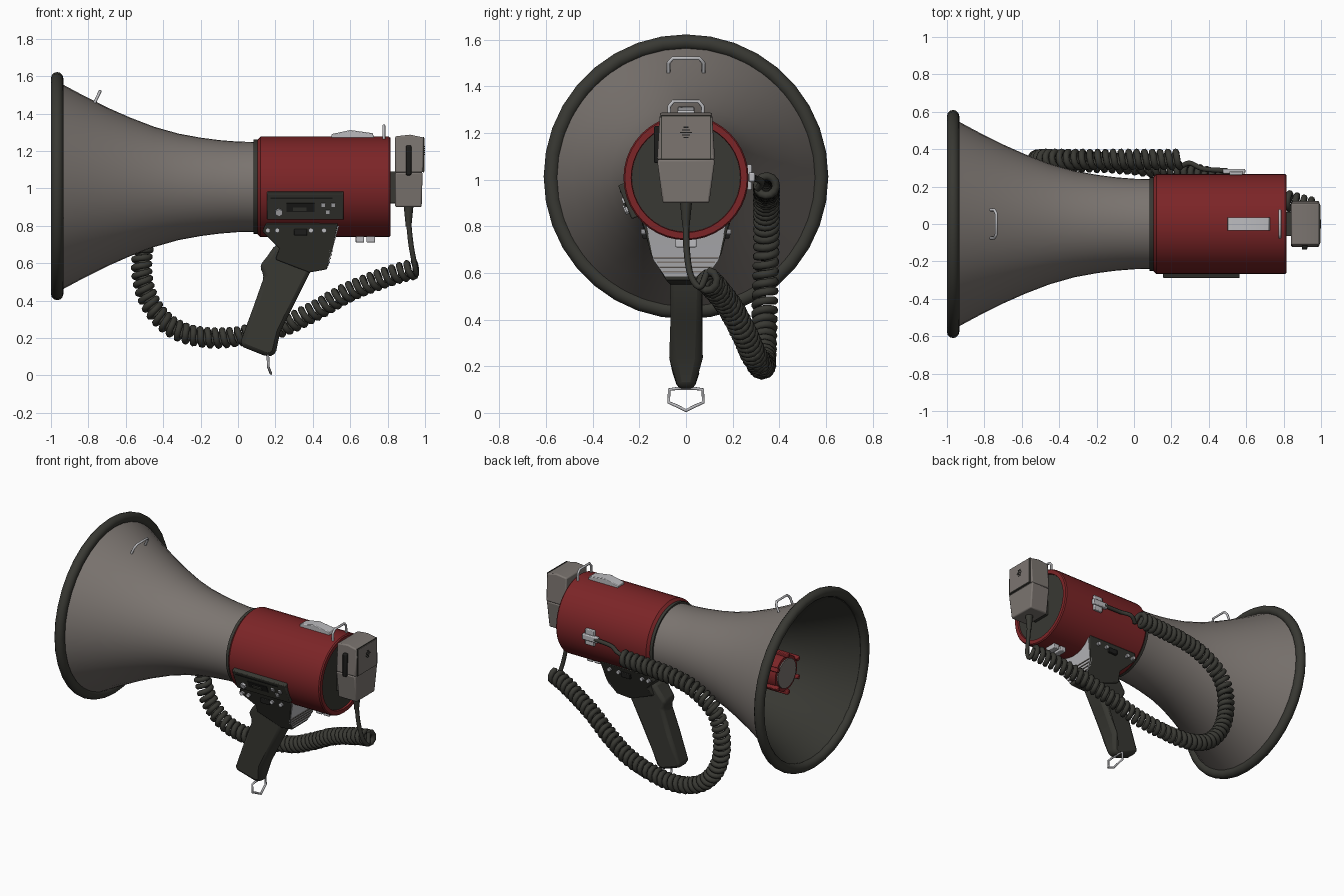
import bpy, bmesh
from math import sin, cos, pi, radians, tau
from mathutils import Vector, Matrix

if "Cube" in bpy.data.objects:
    bpy.data.objects.remove(bpy.data.objects["Cube"], do_unlink=True)

AXIS = 1.008  # height of the horn axis


def material(name, r, g, b):
    m = bpy.data.materials.new(name)
    m.use_nodes = True
    m.diffuse_color = (r, g, b, 1)
    bsdf = m.node_tree.nodes["Principled BSDF"]
    bsdf.inputs["Base Color"].default_value = (r, g, b, 1)
    bsdf.inputs["Roughness"].default_value = 0.6
    return m


GREY = material("warm_grey", 0.2, 0.178, 0.163)
RED = material("deep_red", 0.2, 0.018, 0.02)
DARK = material("dark_rubber", 0.04, 0.04, 0.033)
METAL = material("light_metal", 0.5, 0.5, 0.52)
BLACK = material("black_slot", 0.012, 0.012, 0.011)


def finish(bm, name, mats, bevel=0, segments=2):
    bmesh.ops.recalc_face_normals(bm, faces=bm.faces)
    me = bpy.data.meshes.new(name)
    bm.to_mesh(me)
    bm.free()
    ob = bpy.data.objects.new(name, me)
    bpy.context.collection.objects.link(ob)
    for m in mats:
        me.materials.append(m)
    if bevel:
        mod = ob.modifiers.new("Bevel", "BEVEL")
        mod.width, mod.segments = bevel, segments
    bpy.ops.object.select_all(action="DESELECT")
    ob.select_set(True)
    bpy.context.view_layer.objects.active = ob
    bpy.ops.object.shade_smooth_by_angle(angle=radians(32))
    return ob


def lathe(name, profile, mats, split=None, segs=40):
    """Revolve (x, radius) points about the horn axis; strips from split on use mats[1]."""
    bm = bmesh.new()
    rings = [[bm.verts.new((x, r * sin(tau * i / segs), AXIS + r * cos(tau * i / segs)))
              for i in range(segs)] for x, r in profile]
    for k, (a, b) in enumerate(zip(rings, rings[1:])):
        for i in range(segs):
            j = (i + 1) % segs
            f = bm.faces.new((a[i], a[j], b[j], b[i]))
            f.material_index = int(split is not None and k >= split)
    bm.faces.new(rings[0])
    bm.faces.new(rings[-1]).material_index = int(split is not None)
    return finish(bm, name, mats)


def prism(name, outline, mat, bevel=0):
    """Side outline of (x, z, half width) points, mirrored across y."""
    bm = bmesh.new()
    sides = [[bm.verts.new((x, s * w, z)) for x, z, w in outline] for s in (-1, 1)]
    for side in sides:
        bm.faces.new(side)
    for i in range(len(outline)):
        j = (i + 1) % len(outline)
        bm.faces.new((sides[0][i], sides[0][j], sides[1][j], sides[1][i]))
    return finish(bm, name, [mat], bevel)


def box(name, loc, size, mat, bevel=0, rot=None):
    bm = bmesh.new()
    bmesh.ops.create_cube(bm, size=1, matrix=Matrix.Diagonal((*size, 1)))
    ob = finish(bm, name, [mat], bevel)
    ob.matrix_world = Matrix.Translation(loc) @ (rot or Matrix())
    return ob


def disc(name, loc, radius, depth, mat, rot, segs=16, tip=None):
    bm = bmesh.new()
    bmesh.ops.create_cone(bm, cap_ends=True, segments=segs, radius1=radius,
                          radius2=radius if tip is None else tip, depth=depth)
    ob = finish(bm, name, [mat])
    ob.matrix_world = Matrix.Translation(loc) @ rot
    return ob


def tube(name, pts, radius, mat, sides=2, cyclic=False):
    cu = bpy.data.curves.new(name, "CURVE")
    cu.dimensions = "3D"
    cu.bevel_depth, cu.bevel_resolution, cu.use_fill_caps = radius, sides, True
    sp = cu.splines.new("POLY")
    sp.points.add(len(pts) - 1)
    for p, co in zip(sp.points, pts):
        p.co = (*co, 1)
    sp.use_cyclic_u = cyclic
    cu.materials.append(mat)
    ob = bpy.data.objects.new(name, cu)
    bpy.context.collection.objects.link(ob)


def spline(pts, steps):
    """Smooth path through the points."""
    p = [Vector(q) for q in pts]
    p = [2 * p[0] - p[1]] + p + [2 * p[-1] - p[-2]]
    out = []
    for a, b, c, d in zip(p, p[1:], p[2:], p[3:]):
        for i in range(steps):
            t = i / steps
            out.append(0.5 * (2 * b + (c - a) * t + (2 * a - 5 * b + 4 * c - d) * t * t
                              + (3 * b - a - 3 * c + d) * t ** 3))
    return out + [p[-2]]


# Horn: grey outside, dark inside
outer = [(0.1, 0.24), (0, 0.242), (-0.1, 0.25), (-0.2, 0.263), (-0.32, 0.285), (-0.45, 0.322),
         (-0.58, 0.372), (-0.7, 0.425), (-0.82, 0.485), (-0.96, 0.56)]
inner = [(x, r - 0.016) for x, r in reversed(outer[2:])]
lathe("horn", outer + inner + [(0, 0.2)], [GREY, DARK], split=len(outer) - 1)
bpy.ops.mesh.primitive_torus_add(location=(-0.967, 0, AXIS + 0.004), rotation=(0, pi / 2, 0),
                                 major_radius=0.577, minor_radius=0.033,
                                 major_segments=36, minor_segments=12)
rim = bpy.context.object
rim.name = "horn_rim"
rim.data.materials.append(DARK)
bpy.ops.object.shade_smooth_by_angle(angle=radians(40))

# Driver hub inside the horn
lathe("hub", [(-0.77, 0.12), (-0.6, 0.128), (-0.4, 0.13), (-0.05, 0.16)], [RED], segs=24)
lathe("hub_face", [(-0.778, 0.1), (-0.76, 0.1)], [GREY], segs=24)
for i in range(6):
    turn = Matrix.Rotation(tau * i / 6, 4, "X")
    pos = Vector((-0.72, 0, AXIS)) + turn @ Vector((0, 0, 0.128))
    box(f"hub_rib_{i + 1}", pos, (0.14, 0.03, 0.03), RED, 0.005, turn)

# Red body with recessed back plate
lathe("body", [(0.1, 0.248), (0.12, 0.268), (0.807, 0.268), (0.815, 0.262), (0.815, 0.235),
               (0.8, 0.233)], [RED])
lathe("body_front_ring", [(0.083, 0.252), (0.103, 0.252)], [DARK])
lathe("back_plate", [(0.78, 0.232), (0.803, 0.232)], [DARK])

# Control panel on the front side, tilted with the body
tilt = Matrix.Rotation(radians(22), 4, "X")


def on_panel(x, up, out):
    return Vector((x, 0, AXIS)) + tilt @ Vector((0, -out, up))


box("control_panel", on_panel(0.36, 0, 0.26), (0.41, 0.045, 0.155), DARK, 0.006, tilt)
box("panel_slot", on_panel(0.335, -0.005, 0.283), (0.15, 0.006, 0.05), BLACK, 0, tilt)
box("panel_slider", on_panel(0.33, -0.012, 0.287), (0.07, 0.01, 0.02), DARK, 0, tilt)
box("panel_line", on_panel(0.34, 0.05, 0.283), (0.33, 0.004, 0.008), BLACK, 0, tilt)
face_front = tilt @ Matrix.Rotation(pi / 2, 4, "X")
disc("panel_knob", on_panel(0.22, -0.03, 0.288), 0.021, 0.02, METAL, face_front, 6)
for i, (x, up) in enumerate([(0.455, 0.01), (0.51, 0.01), (0.48, -0.03)]):
    box(f"panel_button_{i + 1}", on_panel(x, up, 0.285), (0.024, 0.012, 0.024), METAL, 0, tilt)

# Handle bracket and grip
prism("handle_bracket", [(0.13, 0.77, 0.175), (0.15, 0.815, 0.19), (0.535, 0.815, 0.185),
                         (0.505, 0.68, 0.155), (0.475, 0.567, 0.085), (0.38, 0.55, 0.07),
                         (0.2, 0.62, 0.08), (0.22, 0.68, 0.12)], DARK, 0.006)
prism("grip", [(0.2, 0.7, 0.07), (0.155, 0.635, 0.065), (0.115, 0.585, 0.06), (0.14, 0.53, 0.06),
               (0.08, 0.36, 0.065), (0.01, 0.17, 0.06), (0.03, 0.15, 0.055), (0.155, 0.1, 0.036),
               (0.2, 0.11, 0.036), (0.225, 0.23, 0.06), (0.31, 0.4, 0.066), (0.39, 0.56, 0.07),
               (0.4, 0.7, 0.07)], DARK, 0.022)
prism("bracket_plate", [(0.54, 0.8, 0.17), (0.5, 0.655, 0.14), (0.483, 0.585, 0.09),
                        (0.47, 0.585, 0.09), (0.487, 0.655, 0.14), (0.53, 0.8, 0.17)], METAL)
for i in range(4):
    z = 0.605 + 0.02 * i
    box(f"plate_groove_{i + 1}", (0.482 + (z - 0.585) * 0.25, 0, z),
        (0.012, 0.2 + 0.025 * i, 0.006), GREY)
for s, side in ((-1, "front"), (1, "back")):
    for i, x in enumerate((0.16, 0.21, 0.39, 0.46)):
        disc(f"bracket_screw_{side}_{i + 1}", (x, s * 0.178, 0.775), 0.013, 0.03, METAL,
             Matrix.Rotation(pi / 2, 4, "X"), 10)
    box(f"bracket_latch_{side}", (0.335, s * 0.172, 0.765), (0.07, 0.03, 0.035), BLACK, 0.004)

# Top switch, bottom clips and wire loops
prism("top_switch", [(0.5, 1.268, 0.036), (0.5, 1.29, 0.036), (0.6, 1.312, 0.036),
                     (0.72, 1.295, 0.036), (0.73, 1.268, 0.036)], METAL, 0.004)
for i, x in enumerate((0.652, 0.71)):
    box(f"bottom_clip_{i + 1}", (x, 0, 0.727), (0.045, 0.09, 0.035), METAL, 0.005)


def hook(name, base, top, half, radius=0.008):
    (xa, za), (xb, zb) = base, top
    side = [(xa, half, za), (xb + (xa - xb) * 0.25, half, zb + (za - zb) * 0.25),
            (xb, half * 0.75, zb)]
    tube(name, side + [(x, -y, z) for x, y, z in reversed(side)], radius, METAL)


hook("back_hook", (0.78, 1.25), (0.78, 1.335), 0.072)
hook("horn_hook", (-0.775, 1.44), (-0.737, 1.52), 0.075)
half_loop = [(0.16, 0.035, 0.105), (0.16, 0.072, 0.1), (0.162, 0.074, 0.045), (0.168, 0.04, 0.03)]
tube("strap_loop", half_loop + [(0.176, 0, 0.01)]
     + [(x, -y, z) for x, y, z in reversed(half_loop)], 0.007, METAL, cyclic=True)

# Hand microphone
prism("mic_upper", [(0.84, 1.278, 0.112), (0.92, 1.287, 0.112), (0.993, 1.272, 0.112),
                    (0.99, 1.085, 0.124), (0.84, 1.085, 0.124)], GREY, 0.008)
prism("mic_lower", [(0.84, 1.086, 0.124), (0.987, 1.086, 0.124), (0.982, 0.9, 0.1),
                    (0.84, 0.9, 0.1)], GREY, 0.008)
box("mic_face_seam", (0.991, 0, 1.18), (0.006, 0.215, 0.19), DARK)
box("mic_face", (0.994, 0, 1.18), (0.008, 0.205, 0.18), GREY)
for i in range(5):
    box(f"mic_grille_{i + 1}", (0.997, 0, 1.18 + 0.011 * i),
        (0.005, 0.05 - 0.014 * abs(i - 2), 0.005), BLACK)
box("mic_button", (0.912, -0.12, 1.15), (0.03, 0.035, 0.16), BLACK, 0.008)
box("mic_mount", (0.825, 0, 1.005), (0.05, 0.13, 0.17), DARK, 0.004)
disc("mic_strain_relief", (0.912, 0, 0.85), 0.015, 0.11, DARK, Matrix(), 12, 0.026)

# Coiled cord: helix carried along a smooth path
path = spline([(0.95, 0.09, 0.57), (0.82, 0.125, 0.535), (0.6, 0.19, 0.45), (0.4, 0.25, 0.34),
               (0.2, 0.29, 0.25), (-0.1, 0.325, 0.2), (-0.32, 0.33, 0.24), (-0.46, 0.335, 0.37),
               (-0.515, 0.34, 0.56), (-0.48, 0.345, 0.76), (-0.35, 0.345, 0.88),
               (-0.15, 0.345, 0.945), (0.25, 0.345, 0.975)], 60)
normal, phase, coil = Vector((0, 0, 1)), 0, []
last = 0
for a, b in zip(path, path[1:]):
    t = (b - a).normalized()
    normal = (normal - t * normal.dot(t)).normalized()
    across = t.cross(normal)
    step = tau * (b - a).length / 0.042
    n = max(1, round(step / 0.45))
    for i in range(n):
        ang = phase + step * i / n
        if ang - last >= 0.42 or not coil:
            coil.append(a.lerp(b, i / n) + 0.041 * (normal * cos(ang) + across * sin(ang)))
            last = ang
    phase += step
tube("coiled_cord", coil, 0.0175, DARK)
tube("mic_cord", spline([(0.912, 0, 0.82), (0.925, 0.003, 0.7), (0.945, 0.02, 0.59),
                         (0.955, 0.06, 0.54), coil[0]], 6), 0.014, DARK)
tube("plug_cord", spline([coil[-1], (0.3, 0.325, 0.99), (0.37, 0.295, 1.005),
                          (0.5, 0.285, 1.01)], 6), 0.014, DARK)

# Socket and plug on the back side
box("socket_plate", (0.545, 0.272, 1.01), (0.07, 0.02, 0.11), METAL, 0.005)
box("plug", (0.535, 0.282, 1.01), (0.12, 0.026, 0.04), METAL, 0.006)
